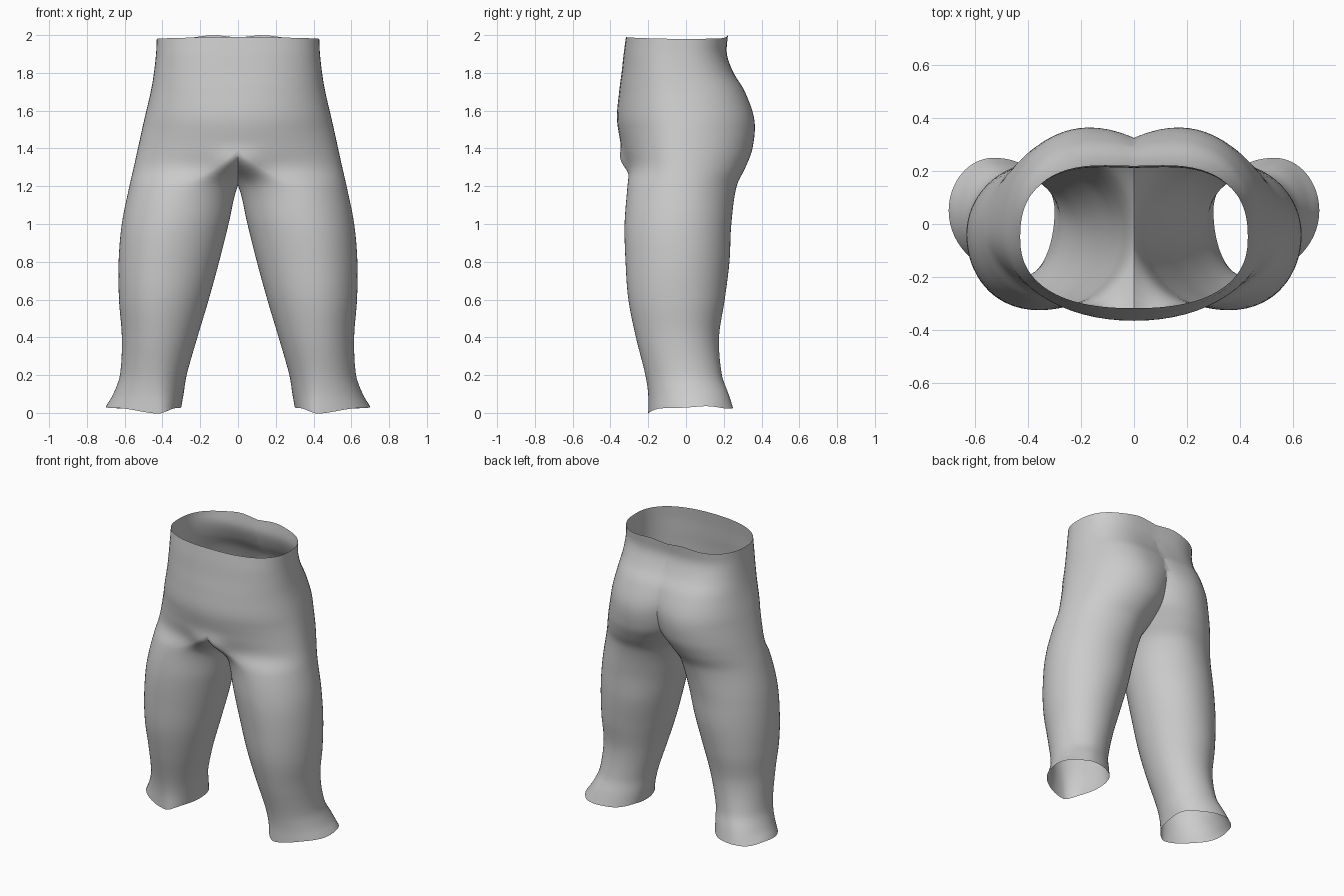
import bpy, bmesh, math
from mathutils import Vector

if "Cube" in bpy.data.objects:
    bpy.data.objects.remove(bpy.data.objects["Cube"])

# Half-garment sections: z, outer x, inner x, mid y, front y, back y, front peak x, back peak x
# (an inner x below 0 means the two halves run together at the centre plane)
SECTIONS = [
    (0.02, 0.70, 0.30, 0.05, -0.20, 0.25, 0.42, 0.53),
    (0.10, 0.66, 0.288, 0.03, -0.20, 0.225, 0.43, 0.51),
    (0.20, 0.625, 0.272, 0.0, -0.215, 0.19, 0.43, 0.47),
    (0.40, 0.615, 0.215, -0.03, -0.265, 0.175, 0.42, 0.42),
    (0.60, 0.63, 0.155, -0.04, -0.305, 0.205, 0.41, 0.40),
    (0.80, 0.632, 0.10, -0.04, -0.32, 0.23, 0.39, 0.36),
    (1.00, 0.615, 0.05, -0.04, -0.325, 0.24, 0.35, 0.33),
    (1.20, 0.575, 0.002, -0.03, -0.31, 0.268, 0.27, 0.26),
    (1.30, 0.552, -0.06, -0.03, -0.303, 0.315, 0.12, 0.22),
    (1.40, 0.53, -0.14, -0.03, -0.337, 0.352, 0.01, 0.185),
    (1.55, 0.497, -0.21, -0.03, -0.365, 0.362, 0.0, 0.165),
    (1.70, 0.462, -0.30, -0.04, -0.354, 0.312, 0.0, 0.15),
    (1.80, 0.445, -0.36, -0.05, -0.341, 0.252, 0.0, 0.14),
    (1.90, 0.434, -0.40, -0.05, -0.33, 0.216, 0.0, 0.12),
    (1.985, 0.43, -0.42, -0.05, -0.318, 0.222, 0.0, 0.11),
]
SEG, LEVELS = 64, 90


def slope(i, k):
    a, b = SECTIONS[max(i - 1, 0)], SECTIONS[min(i + 1, len(SECTIONS) - 1)]
    return (b[k] - a[k]) / (b[0] - a[0])


def section(z):
    """Smooth (Hermite) interpolation of the section table."""
    i = 0
    while i < len(SECTIONS) - 2 and z > SECTIONS[i + 1][0]:
        i += 1
    a, b = SECTIONS[i], SECTIONS[i + 1]
    h = b[0] - a[0]
    t = (z - a[0]) / h
    return [(2*t**3 - 3*t*t + 1) * a[k] + (t**3 - 2*t*t + t) * h * slope(i, k)
            + (3*t*t - 2*t**3) * b[k] + (t**3 - t*t) * h * slope(i + 1, k)
            for k in range(1, 8)]


def bump(d, width):
    return math.exp(-(d / width) ** 2)


def ring_point(z, ang):
    xo, xi, ym, yf, yb, cf, cb = section(z)
    c, s = math.cos(ang), math.sin(ang)
    # slightly squarer outline towards the waist
    p = 2 / (2 + 0.4 * min(max((z - 1.5) / 0.4, 0), 1))
    u = math.copysign(abs(c) ** p, c)
    v = math.copysign(abs(s) ** p, s)
    peak = cf if s < 0 else cb
    x = peak + u * ((xo - peak) if c > 0 else (peak - xi))
    y = ym + v * ((yb - ym) if s > 0 else (ym - yf))
    # rounded bulge above the crotch
    if s < 0:
        y -= 0.05 * bump(x, 0.11) * bump(z - 1.31, 0.07) * -s
    # uneven waist and hem edges
    top = bump(z - 1.985, 0.05)
    low = bump(z - 0.02, 0.05)
    zz = z + top * (0.015 * max(s, 0) * bump(x - 0.13, 0.1) + 0.005 * max(-s, 0) - 0.005 * abs(c))
    zz += low * (0.012 * abs(c) - 0.02 * max(-s, 0) ** 3 + 0.004 * math.sin(5 * ang))
    return Vector((x, y, zz))


# Trousers half: stacked closed rings, cut at the centre plane
bm = bmesh.new()
z0, z1 = SECTIONS[0][0], SECTIONS[-1][0]
rings = [[bm.verts.new(ring_point(z0 + (z1 - z0) * j / LEVELS, 2 * math.pi * i / SEG))
          for i in range(SEG)] for j in range(LEVELS + 1)]
for low_ring, high_ring in zip(rings, rings[1:]):
    for i in range(SEG):
        k = (i + 1) % SEG
        bm.faces.new((low_ring[i], low_ring[k], high_ring[k], high_ring[i]))
bmesh.ops.bisect_plane(bm, geom=bm.verts[:] + bm.edges[:] + bm.faces[:], dist=0.0005,
                       plane_co=(0, 0, 0), plane_no=(1, 0, 0), clear_inner=True)
# Mirrored half, welded along the centre seam
dup = bmesh.ops.duplicate(bm, geom=bm.verts[:] + bm.edges[:] + bm.faces[:])["geom"]
for v in [g for g in dup if isinstance(g, bmesh.types.BMVert)]:
    v.co.x = -v.co.x
bmesh.ops.reverse_faces(bm, faces=[g for g in dup if isinstance(g, bmesh.types.BMFace)])
bmesh.ops.remove_doubles(bm, verts=bm.verts[:], dist=0.0008)

mesh = bpy.data.meshes.new("trousers")
bm.to_mesh(mesh)
bm.free()
trousers = bpy.data.objects.new("trousers", mesh)
bpy.context.collection.objects.link(trousers)

# Plain grey cloth
cloth = bpy.data.materials.new("grey cloth")
cloth.diffuse_color = (0.6, 0.6, 0.6, 1)
cloth.use_nodes = True
cloth.node_tree.nodes["Principled BSDF"].inputs["Base Color"].default_value = cloth.diffuse_color
mesh.materials.append(cloth)

bpy.context.view_layer.objects.active = trousers
trousers.select_set(True)
bpy.ops.object.shade_smooth_by_angle(angle=math.radians(50))
